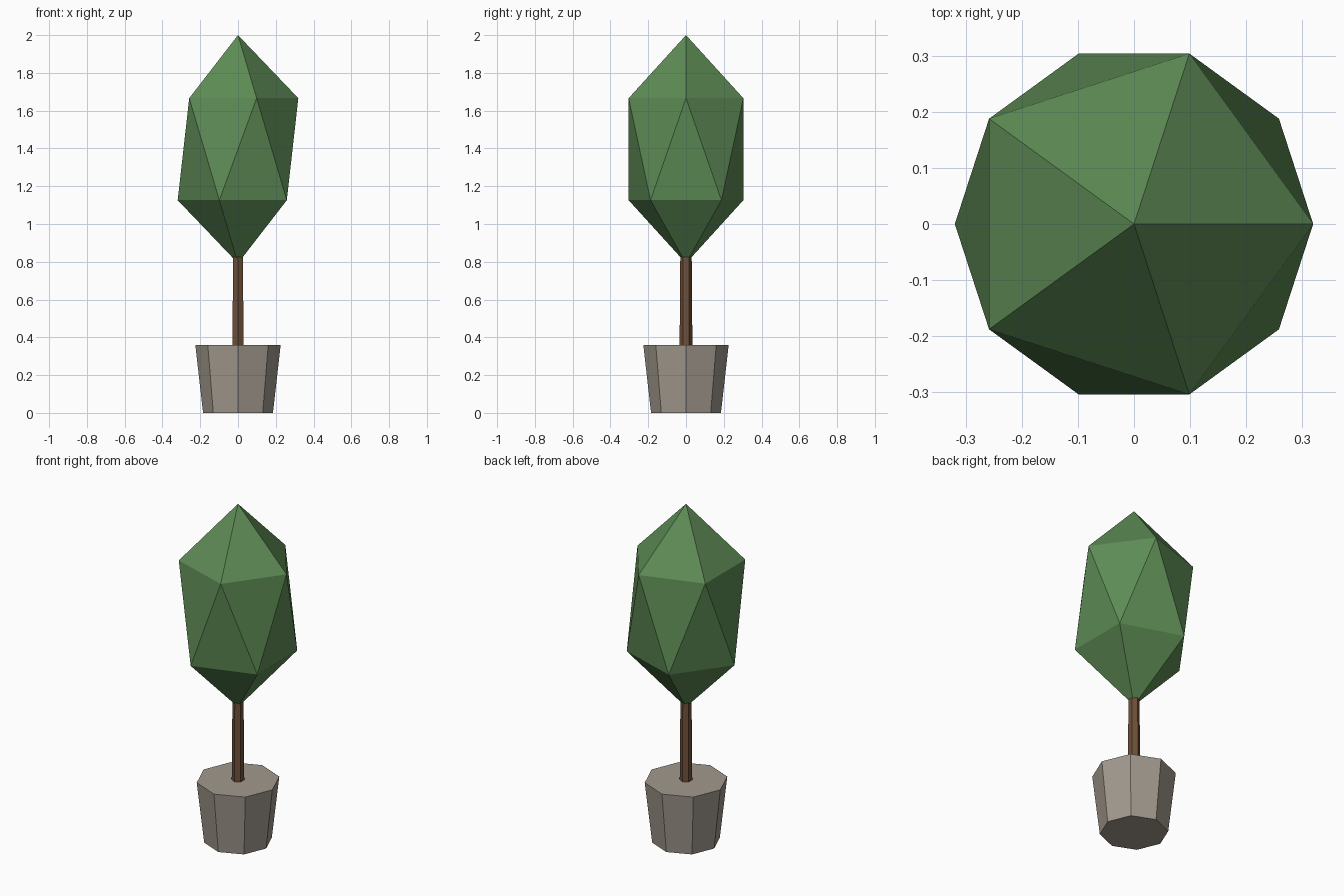
import bpy

if "Cube" in bpy.data.objects:
    bpy.data.objects.remove(bpy.data.objects["Cube"])


def paint(obj, name, rgb):
    obj.name = name
    mat = bpy.data.materials.new(name + "_colour")
    mat.diffuse_color = (*rgb, 1)
    mat.use_nodes = True
    mat.node_tree.nodes["Principled BSDF"].inputs["Base Color"].default_value = mat.diffuse_color
    obj.data.materials.append(mat)


def tapered(name, sides, r_bottom, r_top, z0, z1, rgb):
    bpy.ops.mesh.primitive_cone_add(vertices=sides, radius1=r_bottom, radius2=r_top,
                                    depth=z1 - z0, location=(0, 0, (z0 + z1) / 2))
    paint(bpy.context.object, name, rgb)


# Octagonal pot, flaring upward
tapered("pot", 8, 0.185, 0.226, 0.0, 0.36, (0.36, 0.32, 0.27))

# Slim hexagonal trunk, ending inside the foliage
tapered("trunk", 6, 0.034, 0.03, 0.35, 0.86, (0.16, 0.08, 0.04))

# Foliage: an icosahedron stretched vertically
bpy.ops.mesh.primitive_ico_sphere_add(subdivisions=1, radius=1, location=(0, 0, 1.396))
foliage = bpy.context.object
foliage.scale = (0.357, 0.357, 0.604)
bpy.ops.object.transform_apply(location=False, rotation=False, scale=True)
paint(foliage, "foliage", (0.11, 0.26, 0.09))
